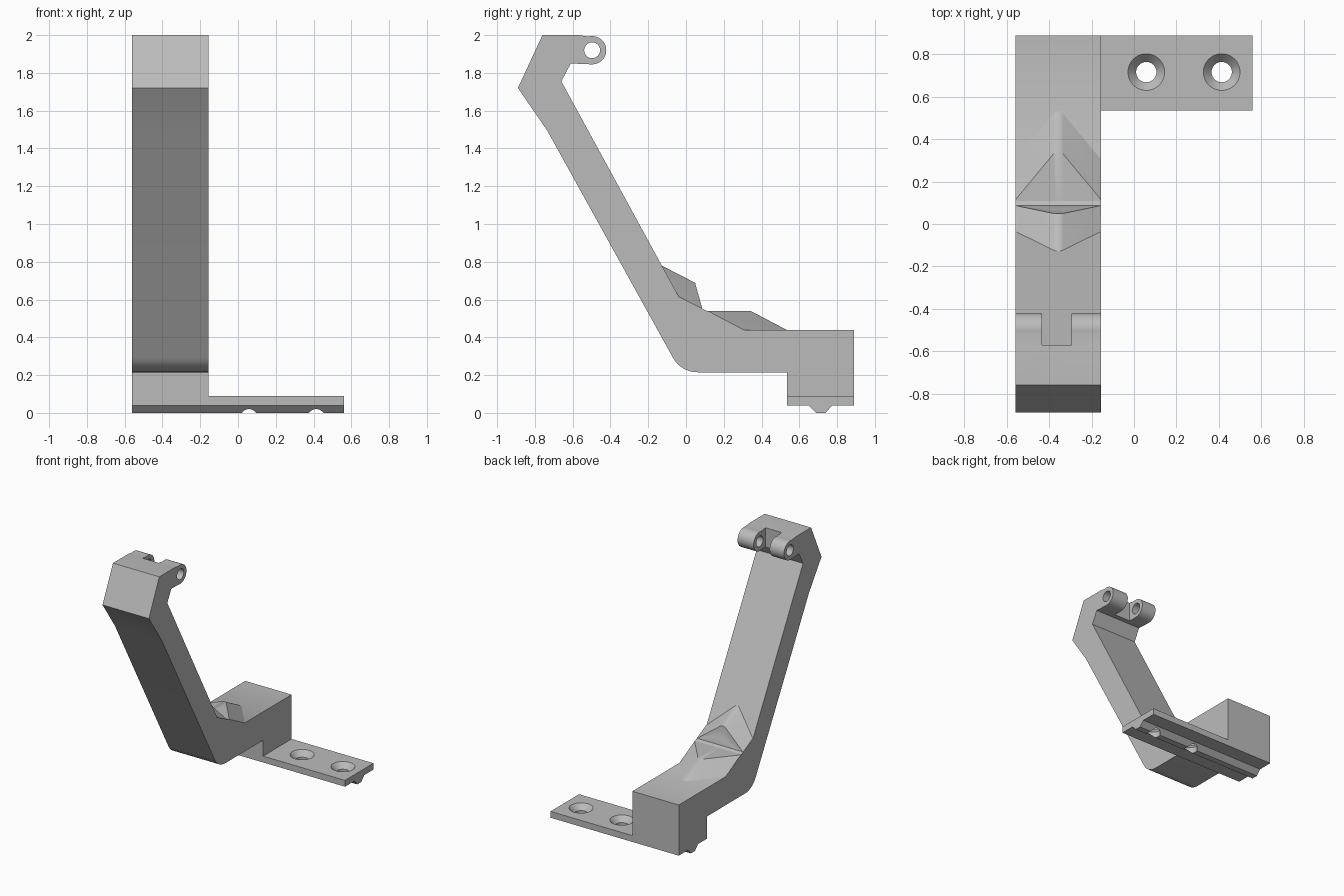
import bpy, bmesh, math
from mathutils import Matrix

cube = bpy.data.objects.get("Cube")
if cube:
    bpy.data.objects.remove(cube, do_unlink=True)

grey = bpy.data.materials.new("plain grey")
grey.use_nodes = True
grey.diffuse_color = (0.5, 0.5, 0.5, 1)
grey.node_tree.nodes["Principled BSDF"].inputs["Base Color"].default_value = (0.5, 0.5, 0.5, 1)

X0, X1, XEND = -0.56, -0.155, 0.56
MID, HALF = (X0 + X1) / 2, (X1 - X0) / 2


def finish(name, bm):
    bmesh.ops.recalc_face_normals(bm, faces=bm.faces[:])
    mesh = bpy.data.meshes.new(name)
    bm.to_mesh(mesh)
    bm.free()
    mesh.materials.append(grey)
    ob = bpy.data.objects.new(name, mesh)
    bpy.context.collection.objects.link(ob)
    return ob


def loft(name, sections):
    """Skin a list of (x, [(y, z), ...]) cross-sections and cap both ends."""
    bm = bmesh.new()
    rings = [[bm.verts.new((x, y, z)) for y, z in pts] for x, pts in sections]
    n = len(rings[0])
    for a, b in zip(rings, rings[1:]):
        for i in range(n):
            j = (i + 1) % n
            bm.faces.new((a[i], a[j], b[j], b[i]))
    bm.faces.new(rings[0])
    bm.faces.new(rings[-1])
    return finish(name, bm)


def cone(name, centre, r_low, r_top, depth, axis="Z"):
    bm = bmesh.new()
    turn = Matrix.Rotation(math.pi / 2, 4, "Y") if axis == "X" else Matrix()
    bmesh.ops.create_cone(bm, cap_ends=True, segments=40, radius1=r_low, radius2=r_top,
                          depth=depth, matrix=Matrix.Translation(centre) @ turn)
    return finish(name, bm)


def cut(ob, cutter):
    cutter.hide_render = True
    cutter.hide_set(True)
    mod = ob.modifiers.new("cut", "BOOLEAN")
    mod.operation, mod.solver, mod.object = "DIFFERENCE", "EXACT", cutter
    bpy.context.view_layer.objects.active = ob
    bpy.ops.object.modifier_apply(modifier=mod.name)
    bpy.data.objects.remove(cutter, do_unlink=True)


def arc(cy, cz, r, start, end, n):
    angles = [math.radians(start + (end - start) * i / n) for i in range(n + 1)]
    return [(cy + r * math.cos(a), cz + r * math.sin(a)) for a in angles]


# Underside with the locating rail, shared by the block and the plate
underside = [(0.535, 0.04), (0.65, 0.04), (0.688, 0), (0.738, 0), (0.775, 0.04), (0.89, 0.04)]

# Arm: foot block, slanted strut, bent head and hinge barrel in one profile
HINGE = (-0.497, 1.92)
profile = (underside
           + [(0.89, 0.44), (0.305, 0.44), (-0.038, 0.615), (-0.66, 1.755), (-0.61, 1.85)]
           + arc(*HINGE, 0.075, -90, 105, 18)
           + [(-0.57, 2.0), (-0.76, 2.0), (-0.89, 1.72), (-0.735, 1.495)]
           + arc(0.062, 0.365, 0.15, 209, 270, 8)
           + [(0.535, 0.215)])
arm = loft("arm", [(X0, profile), (X1, profile)])

# Gap between the hinge knuckles and the pin hole through them
gap = [(-0.57, 1.8), (-0.38, 1.8), (-0.38, 2.1), (-0.57, 2.1)]
cut(arm, loft("gap_cutter", [(-0.435, gap), (-0.295, gap)]))
cut(arm, cone("pin_cutter", (MID, *HINGE), 0.042, 0.042, 1, "X"))

# Mounting plate with two countersunk screw holes
slab = underside + [(0.89, 0.09), (0.535, 0.09)]
plate = loft("mounting_plate", [(X1, slab), (XEND, slab)])
for x in (0.058, 0.414):
    cut(plate, cone("bore_cutter", (x, 0.717, 0.05), 0.048, 0.048, 0.3))
    cut(plate, cone("sink_cutter", (x, 0.717, 0.07), 0.046, 0.091, 0.05))

# Crowned ridges in the elbow: (position across, height) of the gable
gable = [(-0.995, 0), (-0.12, 0.93), (-0.05, 0.985), (0.05, 0.985), (0.12, 0.93), (0.995, 0)]


def lower_section(h):
    return [(0.305 + 0.23 * h, 0.44), (0.115 + 0.23 * h, 0.54), (0.05, 0.54),
            (0.05, 0.4), (0.305 + 0.23 * h, 0.4)]


def upper_section(h):
    face = [(0.05 + 0.037 * (1 - t) ** 2, 0.55 + 0.14 * t) for t in (h, 0.67 * h, 0.33 * h, 0)]
    return [(-0.035 - 0.1 * h, 0.61 + 0.175 * h)] + face + [(0.087, 0.5), (-0.03, 0.5)]


lower = loft("lower_ridge", [(MID + HALF * u, lower_section(h)) for u, h in gable])
upper = loft("upper_ridge", [(MID + HALF * u, upper_section(h)) for u, h in gable])

for ob in (arm, plate, lower, upper):
    bpy.ops.object.select_all(action="DESELECT")
    ob.select_set(True)
    bpy.context.view_layer.objects.active = ob
    bpy.ops.object.shade_smooth_by_angle(angle=math.radians(30))
